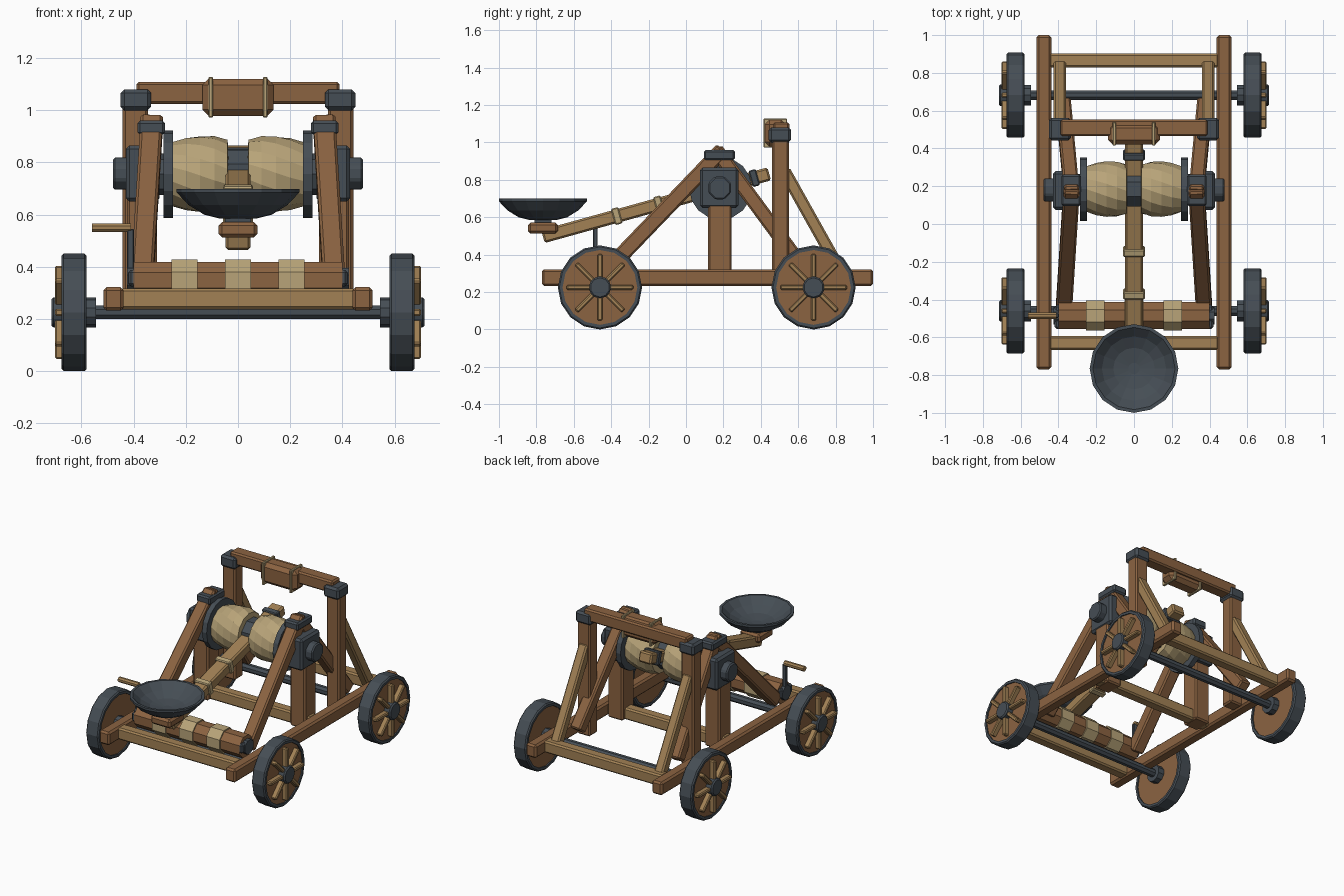
import bpy, bmesh
from math import sin, cos, pi
from mathutils import Vector, Matrix

if "Cube" in bpy.data.objects:
    bpy.data.objects.remove(bpy.data.objects["Cube"])


def material(name, rgb):
    m = bpy.data.materials.new(name)
    m.diffuse_color = (*rgb, 1)
    m.use_nodes = True
    m.node_tree.nodes["Principled BSDF"].inputs["Base Color"].default_value = m.diffuse_color
    return m


BROWN = material("brown_wood", (0.26, 0.125, 0.053))
TAN = material("pale_wood", (0.36, 0.22, 0.09))
ROPE = material("rope", (0.48, 0.37, 0.19))
IRON = material("iron", (0.06, 0.075, 0.09))


def finish(bm, name, mat, bevel=0):
    bmesh.ops.recalc_face_normals(bm, faces=bm.faces)
    me = bpy.data.meshes.new(name)
    bm.to_mesh(me)
    bm.free()
    me.materials.append(mat)
    ob = bpy.data.objects.new(name, me)
    bpy.context.collection.objects.link(ob)
    if bevel:
        b = ob.modifiers.new("bevel", 'BEVEL')
        b.width, b.segments = bevel, 1
    return ob


def beam(name, p, q, w, t, mat, bevel=0.01):
    """Timber from p to q: w wide sideways, t thick."""
    p, q = Vector(p), Vector(q)
    d = (q - p).normalized()
    ref = Vector((0, 1, 0)) if abs(d.x) > 0.9 else Vector((1, 0, 0))
    a = (ref - d * ref.dot(d)).normalized()
    b = d.cross(a)
    rot = Matrix((a, b, d)).transposed().to_4x4()
    bm = bmesh.new()
    bmesh.ops.create_cube(bm, size=1)
    bmesh.ops.scale(bm, vec=(w, t, (q - p).length), verts=bm.verts)
    bmesh.ops.transform(bm, matrix=Matrix.Translation((p + q) / 2) @ rot, verts=bm.verts)
    return finish(bm, name, mat, bevel)


def box(name, lo, hi, mat, bevel=0.01):
    bm = bmesh.new()
    bmesh.ops.create_cube(bm, size=1)
    lo, hi = Vector(lo), Vector(hi)
    bmesh.ops.scale(bm, vec=[abs(v) for v in hi - lo], verts=bm.verts)
    bmesh.ops.translate(bm, vec=(lo + hi) / 2, verts=bm.verts)
    return finish(bm, name, mat, bevel)


def lathe(name, prof, n, loc, mat, axis='X', closed=False, twist=0, phase=0, bevel=0):
    """Turn (radius, height) points around an axis through loc."""
    bm = bmesh.new()
    rings = []
    for k, (r, h) in enumerate(prof):
        ring = []
        for i in range(n):
            a = 2 * pi * (i + phase) / n + twist * k
            u, v = r * sin(a), r * cos(a)
            co = (h, u, v) if axis == 'X' else (u, v, h)
            ring.append(bm.verts.new(Vector(loc) + Vector(co)))
        rings.append(ring)
    pairs = list(zip(rings, rings[1:]))
    if closed:
        pairs.append((rings[-1], rings[0]))
    else:
        bm.faces.new(rings[0])
        bm.faces.new(rings[-1])
    for A, B in pairs:
        for i in range(n):
            j = (i + 1) % n
            bm.faces.new((A[i], A[j], B[j], B[i]))
    return finish(bm, name, mat, bevel)


def rod(name, x0, x1, r, n, y, z, mat, bevel=0, phase=0):
    return lathe(name, [(r, x0), (r, x1)], n, (0, y, z), mat, bevel=bevel, phase=phase)


# chassis cross beams
for nm, y in (("front", -0.63), ("middle", 0.18), ("rear", 0.865)):
    box(nm + "_cross_beam", (-0.45, y - 0.037, 0.237), (0.45, y + 0.037, 0.317), TAN)

# axles and wheels
for nm, y in (("front", -0.46), ("rear", 0.682)):
    rod(nm + "_axle", -0.6, 0.6, 0.028, 8, y, 0.225, IRON, phase=0.5)
    for s in (-1, 1):
        side = nm + ("_left" if s < 0 else "_right")
        lathe(side + "_tyre", [(0.217, s * 0.58), (0.225, s * 0.588), (0.225, s * 0.668), (0.217, s * 0.676),
                               (0.2, s * 0.676), (0.2, s * 0.58)], 16, (0, y, 0.225), IRON, closed=True)
        rod(side + "_wheel_disc", s * 0.588, s * 0.668, 0.202, 16, y, 0.225, BROWN)
        rod(side + "_inner_collar", s * 0.545, s * 0.6, 0.058, 10, y, 0.225, IRON)
        rod(side + "_hub", s * 0.66, s * 0.715, 0.06, 10, y, 0.225, IRON, bevel=0.008)
        for k in range(8):
            a = k * pi / 4
            d = Vector((0, sin(a), cos(a)))
            c = Vector((s * 0.682, y, 0.225))
            beam(side + "_spoke", c + d * 0.04, c + d * 0.178, 0.04, 0.026, TAN, 0.006)

for s in (-1, 1):
    side = "left_" if s < 0 else "right_"
    # side rail, posts, struts
    box(side + "rail", (s * 0.438, -0.77, 0.232), (s * 0.516, 1.0, 0.322), BROWN, 0.012)
    box(side + "bundle_post", (s * 0.31, 0.118, 0.235), (s * 0.425, 0.244, 0.86), BROWN)
    box(side + "stop_post", (s * 0.345, 0.46, 0.235), (s * 0.442, 0.55, 1.03), BROWN)
    beam(side + "front_strut", (s * 0.37, -0.43, 0.31), (s * 0.33, 0.195, 0.96), 0.085, 0.085, BROWN)
    beam(side + "rear_strut", (s * 0.375, 0.64, 0.31), (s * 0.33, 0.16, 0.96), 0.08, 0.08, BROWN)
    beam(side + "rear_brace", (s * 0.393, 0.85, 0.27), (s * 0.393, 0.525, 0.85), 0.066, 0.066, TAN)
    # iron fittings
    box(side + "strut_cap", (s * 0.28, 0.095, 0.905), (s * 0.385, 0.262, 0.96), IRON)
    box(side + "stop_cap", (s * 0.333, 0.442, 1.0), (s * 0.45, 0.562, 1.08), IRON, 0.014)
    box(side + "bearing_box", (s * 0.3, 0.075, 0.65), (s * 0.43, 0.28, 0.865), IRON, 0.014)
    rod(side + "bearing_hub", s * 0.42, s * 0.48, 0.066, 8, 0.18, 0.757, IRON, bevel=0.008, phase=0.5)
    rod(side + "bundle_flange", s * 0.25, s * 0.285, 0.168, 16, 0.185, 0.755, IRON)
    rod(side + "flange_axle", s * 0.27, s * 0.33, 0.08, 8, 0.185, 0.755, IRON)
    box(side + "windlass_bearing", (s * 0.325, -0.555, 0.325), (s * 0.42, -0.43, 0.388), IRON)
    rod(side + "windlass_end", s * 0.39, s * 0.425, 0.05, 8, -0.485, 0.35, IRON, phase=0.5)
    # twisted rope bundle half
    lathe(side + "rope_bundle", [(0.122, s * 0.255), (0.139, s * 0.2), (0.147, s * 0.145), (0.146, s * 0.09),
                                 (0.132, s * 0.04), (0.06, s * 0.035)], 14, (0, 0.185, 0.755), ROPE, twist=0.13 * s)
    # stop pad strap
    box(side + "pad_strap", (s * 0.095, 0.415, 0.972), (s * 0.113, 0.54, 1.128), ROPE, 0.004)

# bundle core behind the arm
rod("bundle_core", -0.06, 0.06, 0.1, 8, 0.185, 0.755, IRON, phase=0.5)

# stop beam with pad
box("stop_beam", (-0.39, 0.465, 1.024), (0.39, 0.553, 1.108), BROWN)
box("stop_pad", (-0.137, 0.422, 0.978), (0.137, 0.533, 1.12), BROWN, 0.024)

# throwing arm with bindings
A, B = Vector((0, -0.765, 0.497)), Vector((0, 0.445, 0.832))
beam("throwing_arm", A, B, 0.096, 0.072, TAN)
D = (B - A).normalized()
for nm, y, half, mat in (("front_arm_binding", -0.37, 0.02, ROPE), ("rear_arm_binding", -0.145, 0.02, ROPE),
                         ("arm_centre_band", 0.18, 0.04, IRON), ("arm_tip_band", 0.365, 0.02, IRON)):
    c = A + (B - A) * ((y - A.y) / (B.y - A.y))
    beam(nm, c - D * half, c + D * half, 0.114, 0.09, mat, 0.006)

# dish and its seat
box("dish_seat", (-0.075, -0.845, 0.512), (0.075, -0.685, 0.572), BROWN, 0.014)
box("dish_stem", (-0.05, -0.81, 0.56), (0.05, -0.72, 0.6), IRON, 0)
lathe("dish", [(0.07, 0.585), (0.13, 0.6), (0.19, 0.637), (0.235, 0.685), (0.235, 0.699), (0.218, 0.699),
               (0.17, 0.655), (0.11, 0.625), (0.03, 0.612)], 16, (0, -0.765, 0), IRON, axis='Z')

# windlass with rope bands and crank
rod("windlass_drum", -0.4, 0.4, 0.077, 8, -0.485, 0.348, BROWN, phase=0.5)
for x in (-0.205, 0, 0.205):
    rod("windlass_rope", x - 0.05, x + 0.05, 0.086, 8, -0.485, 0.348, ROPE, phase=0.5)
box("crank_arm", (-0.425, -0.497, 0.34), (-0.398, -0.473, 0.545), IRON, 0.004)
rod("crank_handle", -0.56, -0.41, 0.018, 8, -0.485, 0.55, TAN, phase=0.5)
